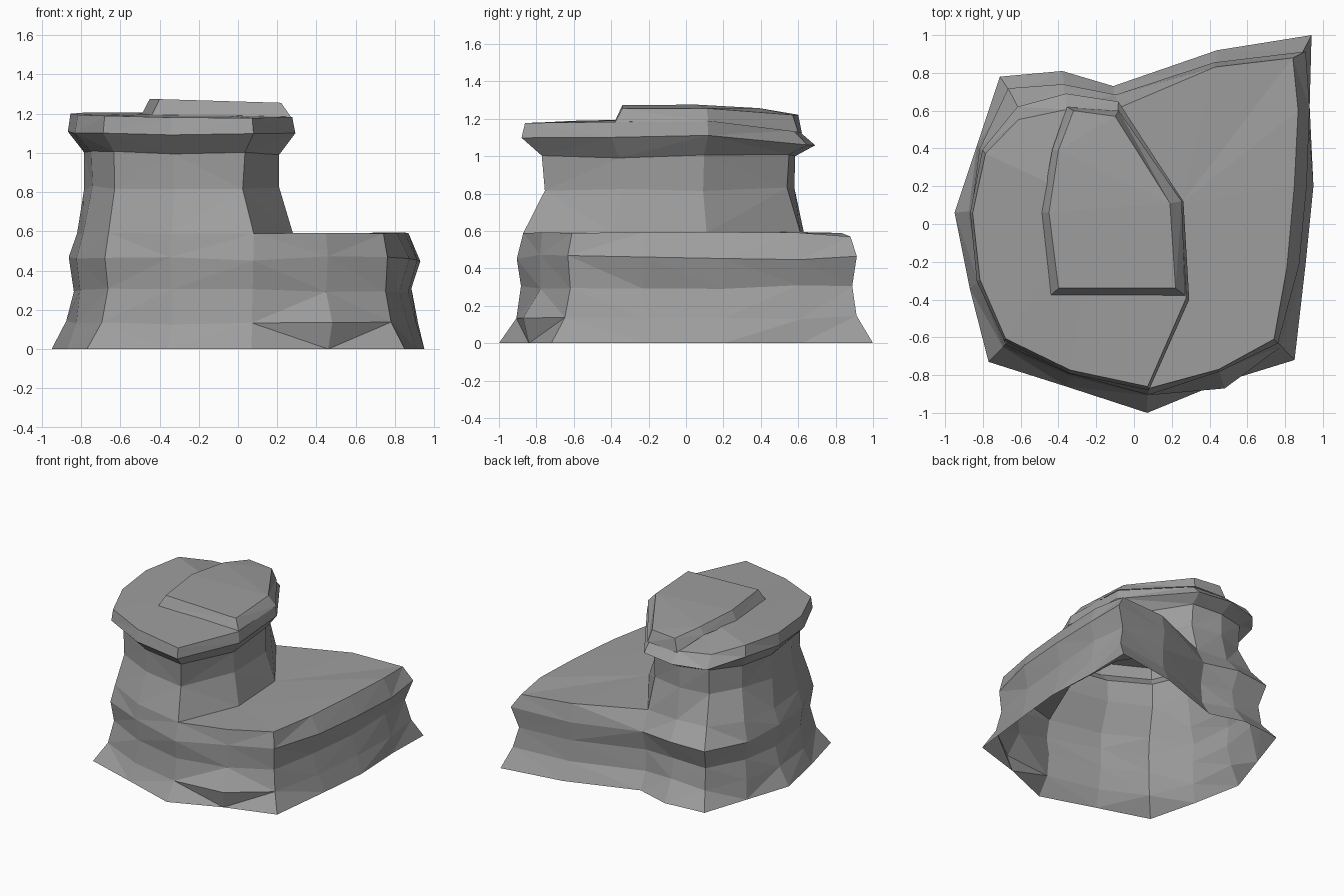
import bpy, bmesh, random

if "Cube" in bpy.data.objects:
    bpy.data.objects.remove(bpy.data.objects["Cube"])

random.seed(4)

# Outlines run counter-clockwise from the front point
BASE = [(.07, -1), (.46, -.84), (.85, -.72), (.91, -.2), (.95, .2), (.93, .62),
        (.94, 1), (.44, .92), (-.11, .73), (-.38, .81), (-.71, .78), (-.83, .42),
        (-.95, .06), (-.87, -.34), (-.77, -.73), (-.36, -.86)]
LEDGE = [(.08, -.87), (.45, -.77), (.74, -.61), (.81, -.23), (.85, .2), (.87, .6),
         (.84, .88), (.43, .83), (-.09, .61), (-.36, .63), (-.61, .61), (-.78, .38),
         (-.82, .06), (-.79, -.29), (-.66, -.61), (-.34, -.78)]
RIM = [(.08, -.88), (.29, -.4), (.26, .12), (-.08, .65), (-.36, .69), (-.62, .62),
       (-.8, .39), (-.87, .06), (-.83, -.3), (-.69, -.62), (-.34, -.79)]
PLATE = [(-.45, -.39), (.28, -.39), (.26, .12), (-.08, .61), (-.36, .63), (-.44, .4), (-.5, .06)]
PLATE_TOP = [(-.4, -.34), (.22, -.34), (.19, .11), (-.1, .57), (-.32, .6), (-.4, .39), (-.45, .06)]

stone = bpy.data.materials.new("stone_grey")
stone.diffuse_color = (.34, .34, .34, 1)
stone.use_nodes = True
stone.node_tree.nodes["Principled BSDF"].inputs["Base Color"].default_value = stone.diffuse_color


def ring(bm, pts, z, rough=0):
    r = lambda: random.uniform(-rough, rough)
    return [bm.verts.new((x + r() * .5, y + r() * .5, (z(x, y) if callable(z) else z) + r()))
            for x, y in pts]


def bridge(bm, a, b):
    n = len(a)
    for i in range(n):
        j = (i + 1) % n
        bm.faces.new((a[i], a[j], b[j], b[i]))


def scaled(pts, s, cx=-.27, cy=-.08):
    return [(cx + (x - cx) * s, cy + (y - cy) * s) for x, y in pts]


def finish(bm, name):
    bmesh.ops.recalc_face_normals(bm, faces=bm.faces[:])
    bmesh.ops.triangulate(bm, faces=bm.faces[:])
    mesh = bpy.data.meshes.new(name)
    bm.to_mesh(mesh)
    bm.free()
    mesh.materials.append(stone)
    bpy.context.collection.objects.link(bpy.data.objects.new(name, mesh))


# Rock body: open-bottomed skirt with a pinched middle and a lobe at the back left
bm = bmesh.new()
prev = ring(bm, BASE, 0)
for k, z, bulge, rough, lobe in ((.7, .14, .03, .015, .6), (.93, .3, .01, .01, .7),
                                 (.78, .46, .04, .015, .4), (1, .592, 0, .003, 1)):
    pts = []
    for i, ((bx, by), (lx, ly)) in enumerate(zip(BASE, LEDGE)):
        t = lobe if 8 <= i <= 10 else k
        out = bulge if 3 <= i <= 6 else -bulge * .5 if 11 <= i <= 13 else 0
        pts.append((bx + (lx - bx) * t + out, by + (ly - by) * t))
    if z == .14:
        pts[1] = (.48, -.87)     # overhanging chip at the front
    cur = ring(bm, pts, z, rough)
    bridge(bm, prev, cur)
    prev = cur
prev[6].co.z = .57

# Low ledge on the right, meeting the foot of the tower
a, b = ring(bm, [(.28, -.39), (.25, .11)], .59)
for i in range(8):
    bm.faces.new((prev[i], prev[i + 1], a if i < 4 else b))
bm.faces.new((a, prev[4], b))

# Tower: waist, neck, overhanging rim and a cap that droops at the back
prev = [prev[0], a, b] + prev[8:]
cap_z = lambda x, y: 1.2 + .015 * y - .01 * x - .35 * max(0, y - .4)
levels = [(.85, .82, .015), (.86, 1.0, .01),
          (1, lambda x, y: 1.06 if y > .6 else 1.11 + .02 * y, .006),
          (.975, lambda x, y: cap_z(x, y) - .01, .002)]
for s, z, rough in levels:
    pts = scaled(RIM, s)
    if s == .975:
        pts = [(x, y - .2 * max(0, y - .35)) for x, y in pts]
    cur = ring(bm, pts, z, rough)
    bridge(bm, prev, cur)
    prev = cur
# Crown the cap with a centre point so its top stays level
hub = bm.verts.new((-.2, .1, 1.205))
for i in range(len(prev)):
    bm.faces.new((prev[i], prev[(i + 1) % len(prev)], hub))
finish(bm, "rock_body")

# Raised slab on the cap
bm = bmesh.new()
low = ring(bm, scaled(PLATE, .98, -.1, .1), lambda x, y: cap_z(x, y) - .012)
top = ring(bm, PLATE_TOP, lambda x, y: 1.262 - .03 * x - .2 * max(0, y - .1) ** 2)
bridge(bm, low, top)
bm.faces.new(top)
finish(bm, "top_slab")
